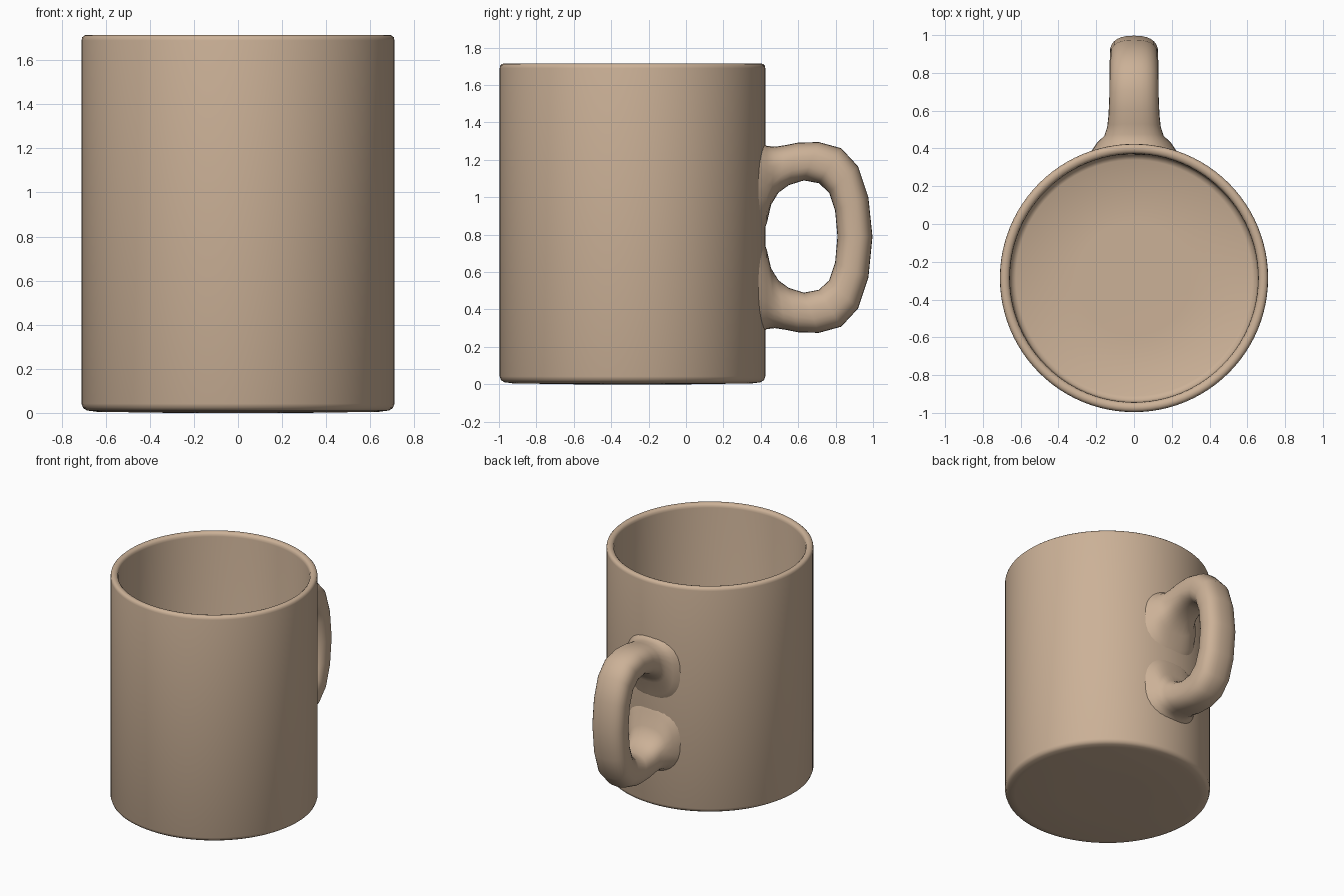
import bpy, bmesh, math

if "Cube" in bpy.data.objects:
    bpy.data.objects.remove(bpy.data.objects["Cube"])

CY, R = -0.286, 0.71          # cup axis and outer radius

clay = bpy.data.materials.new("warm_beige")
clay.diffuse_color = (0.60, 0.44, 0.31, 1)
clay.use_nodes = True
clay.node_tree.nodes["Principled BSDF"].inputs["Base Color"].default_value = clay.diffuse_color


def finish(name, bm, angle):
    bmesh.ops.recalc_face_normals(bm, faces=bm.faces)
    me = bpy.data.meshes.new(name)
    bm.to_mesh(me)
    bm.free()
    me.materials.append(clay)
    ob = bpy.data.objects.new(name, me)
    bpy.context.collection.objects.link(ob)
    bpy.ops.object.select_all(action='DESELECT')
    ob.select_set(True)
    bpy.context.view_layer.objects.active = ob
    bpy.ops.object.shade_smooth_by_angle(angle=math.radians(angle))
    return ob


def skin(bm, rings):
    for a, b in zip(rings, rings[1:]):
        for i in range(len(a)):
            j = (i + 1) % len(a)
            bm.faces.new((a[i], a[j], b[j], b[i]))


# Cup: one lathed profile from the underside, over the rim, to the inner floor
profile = [(0.3, 0.0), (0.64, 0.005), (0.685, 0.011), (0.703, 0.022), (R, 0.042),
           (R, 1.69), (0.707, 1.704), (0.697, 1.713), (0.684, 1.715),
           (0.670, 1.711), (0.660, 1.701), (0.657, 1.685),
           (0.655, 0.10), (0.648, 0.075), (0.625, 0.062), (0.3, 0.06)]
N = 96
bm = bmesh.new()
rings = []
for r, z in profile:
    rings.append([bm.verts.new((r * math.sin(2 * math.pi * i / N),
                                CY + r * math.cos(2 * math.pi * i / N), z))
                  for i in range(N)])
skin(bm, rings)
bm.faces.new(rings[0])
bm.faces.new(rings[-1])
finish("cup_body", bm, 50)

# Handle: (outer y, outer z, inner y, inner z, half width), top half to the middle
MID = 0.79
half = [(0.415, 1.30, 0.415, 0.80, 0.24),
        (0.432, 1.275, 0.432, 0.86, 0.195),
        (0.475, 1.270, 0.455, 0.96, 0.158),
        (0.53, 1.278, 0.495, 1.025, 0.142),
        (0.60, 1.292, 0.55, 1.065, 0.135),
        (0.71, 1.295, 0.63, 1.09, 0.131),
        (0.83, 1.262, 0.71, 1.075, 0.130),
        (0.92, 1.165, 0.765, 1.025, 0.129),
        (0.975, 1.00, 0.797, 0.93, 0.128)]
stations = half + [(0.997, MID, 0.81, MID, 0.128)]
stations += [(a, 2 * MID - b - 0.01, c, 2 * MID - d, w) for a, b, c, d, w in reversed(half)]
M = 28
bm = bmesh.new()
rings = []
for k, (oy, oz, iy, iz, w) in enumerate(stations):
    ring = []
    for i in range(M):
        t = 2 * math.pi * i / M
        c, s = math.cos(t), math.sin(t)
        u = math.copysign(abs(c) ** 0.8, c)      # slightly squared section
        x = w * math.copysign(abs(s) ** 0.8, s)
        y = (oy + iy) / 2 + u * (oy - iy) / 2
        z = (oz + iz) / 2 + u * (oz - iz) / 2
        if k in (0, len(stations) - 1):          # roots follow the cup wall
            y = CY + math.sqrt(0.692 ** 2 - x * x)
        ring.append(bm.verts.new((x, y, z)))
    rings.append(ring)
skin(bm, rings)
bm.faces.new(rings[0])
bm.faces.new(rings[-1])
finish("handle", bm, 70)
